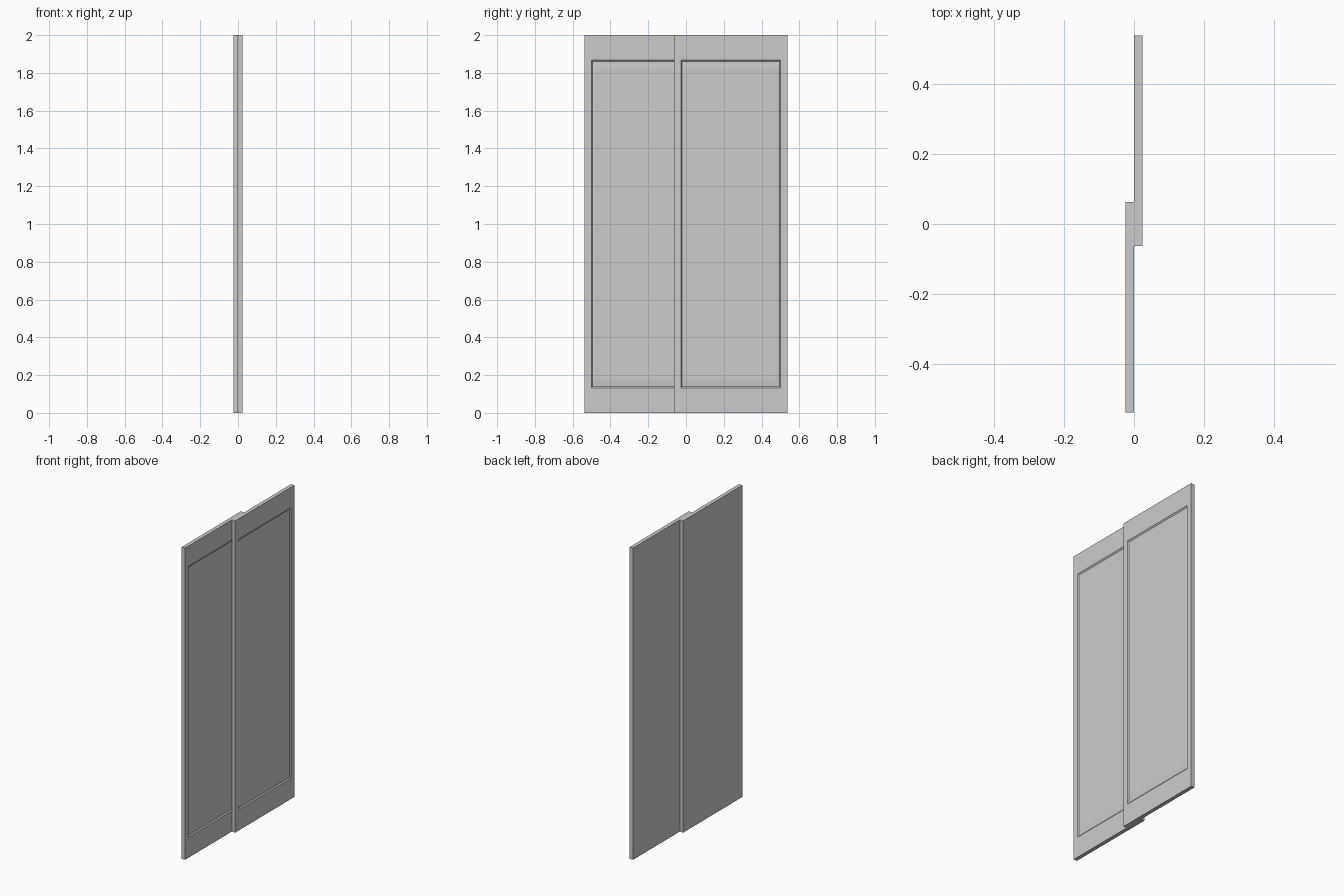
import bpy, bmesh

if "Cube" in bpy.data.objects:
    bpy.data.objects.remove(bpy.data.objects["Cube"])

WIDTH, HEIGHT, THICK = 0.60, 2.0, 0.0245

# Nested rectangles from back to front: (side margin, top/bottom margin, x)
RINGS = [
    (0.0, 0.0, 0.0),             # flat back
    (0.0, 0.0, THICK),           # outer front edge
    (0.036, 0.131, THICK),       # frame opening
    (0.041, 0.139, THICK - 0.006),  # moulding wall
    (0.050, 0.174, THICK - 0.003),  # raised field
]


def door(name, x0, y0):
    bm = bmesh.new()
    loops = []
    for my, mz, x in RINGS:
        y1, y2, z1, z2 = y0 + my, y0 + WIDTH - my, mz, HEIGHT - mz
        loops.append([bm.verts.new((x0 + x, y, z))
                      for y, z in ((y1, z1), (y2, z1), (y2, z2), (y1, z2))])
    bm.faces.new(loops[0][::-1])
    bm.faces.new(loops[-1])
    for a, b in zip(loops, loops[1:]):
        for i in range(4):
            j = (i + 1) % 4
            bm.faces.new((a[i], a[j], b[j], b[i]))
    bmesh.ops.recalc_face_normals(bm, faces=bm.faces)
    mesh = bpy.data.meshes.new(name)
    bm.to_mesh(mesh)
    bm.free()
    bpy.context.collection.objects.link(bpy.data.objects.new(name, mesh))


# Two overlapping sliding panels
door("front_sliding_door", 0.0, -0.063)
door("rear_sliding_door", -THICK, -0.537)
